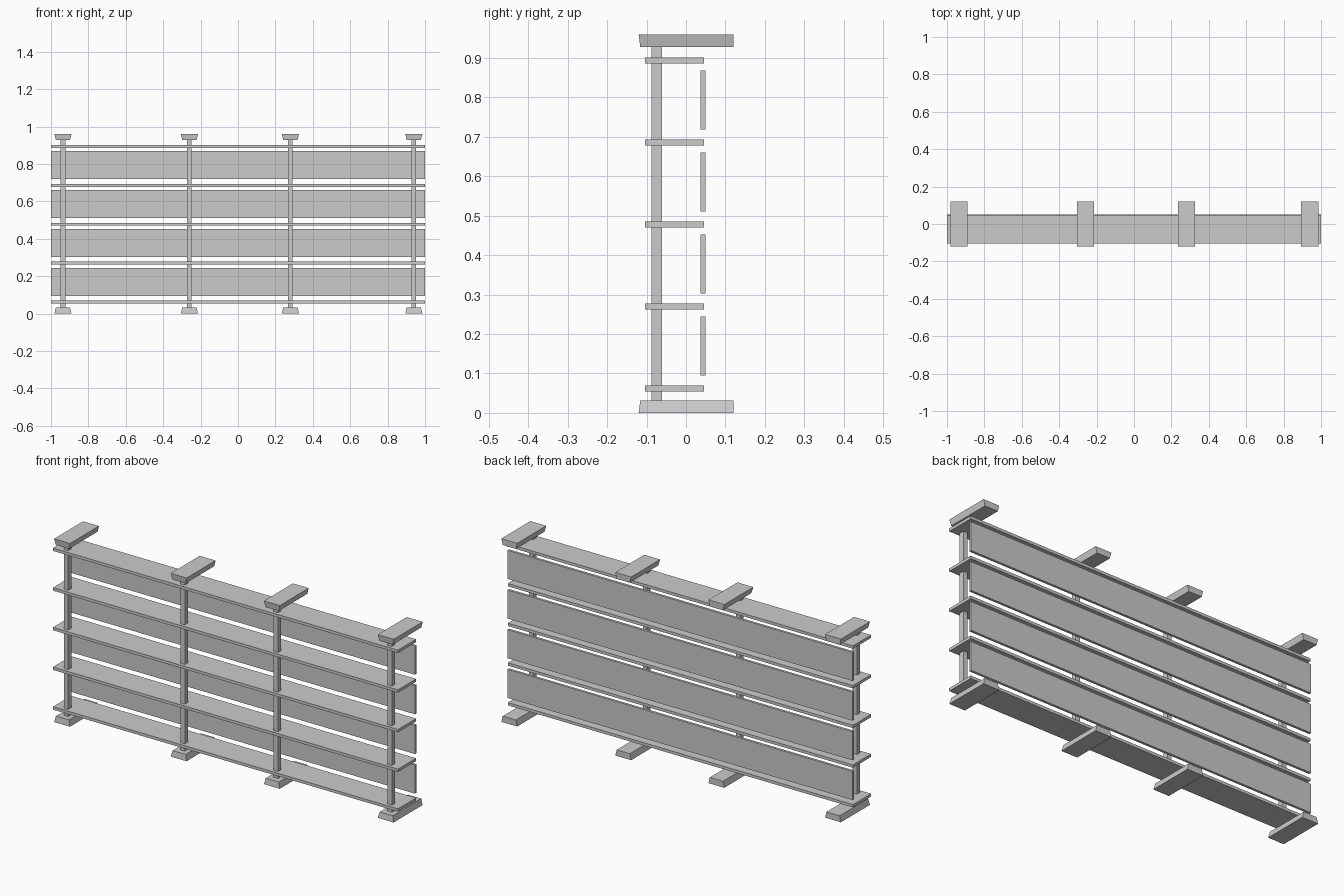
import bpy, bmesh

if "Cube" in bpy.data.objects:
    bpy.data.objects.remove(bpy.data.objects["Cube"])

HEIGHT = 0.96


def make_object(name, verts, faces):
    mesh = bpy.data.meshes.new(name)
    mesh.from_pydata(verts, [], faces)
    bm = bmesh.new()
    bm.from_mesh(mesh)
    bmesh.ops.recalc_face_normals(bm, faces=bm.faces)
    bm.to_mesh(mesh)
    bm.free()
    obj = bpy.data.objects.new(name, mesh)
    bpy.context.collection.objects.link(obj)
    return obj


def block(name, low, high):
    """Six-sided block between two (x0, x1, y0, y1, z) rectangles."""
    verts = []
    for x0, x1, y0, y1, z in (low, high):
        verts += [(x0, y0, z), (x1, y0, z), (x1, y1, z), (x0, y1, z)]
    faces = [(0, 1, 2, 3), (4, 5, 6, 7)]
    faces += [(i, (i + 1) % 4, (i + 1) % 4 + 4, i + 4) for i in range(4)]
    return make_object(name, verts, faces)


def box(name, x0, x1, y0, y1, z0, z1):
    return block(name, (x0, x1, y0, y1, z0), (x0, x1, y0, y1, z1))


# Horizontal shelves
for i in range(5):
    z = 0.062 + i * 0.2078
    box(f"shelf_{i + 1}", -1, 1, -0.104, 0.046, z - 0.0075, z + 0.0075)

# Upright back boards, one between each pair of shelves
for i in range(4):
    z = 0.095 + i * 0.2078
    box(f"back_board_{i + 1}", -1, 1, 0.037, 0.05, z, z + 0.15)

# Posts with a tapered foot below and a mirrored cap above
for i, x in enumerate((-0.936, -0.26, 0.28, 0.94), 1):
    box(f"post_{i}", x - 0.0125, x + 0.0125, -0.087, -0.061, 0.03, HEIGHT - 0.03)
    for name, z_wide, z_narrow in (("foot", 0, 0.032),
                                   ("cap", HEIGHT, HEIGHT - 0.032)):
        block(f"{name}_{i}",
              (x - 0.046, x + 0.046, -0.12, 0.12, z_wide),
              (x - 0.038, x + 0.038, -0.116, 0.12, z_narrow))
